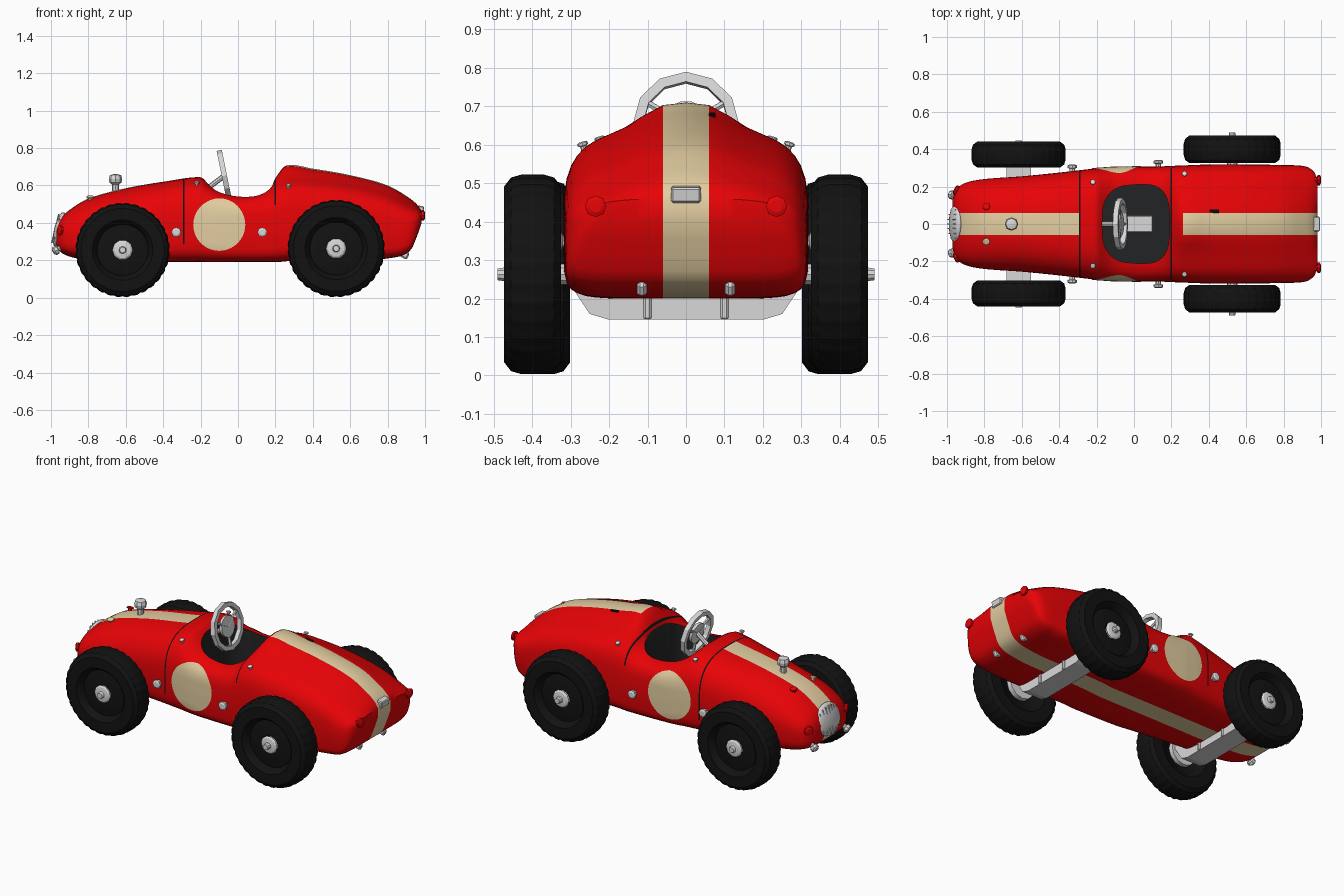
import bpy, bmesh, math
from mathutils import Vector, Matrix
from mathutils.bvhtree import BVHTree

if "Cube" in bpy.data.objects:
    bpy.data.objects.remove(bpy.data.objects["Cube"], do_unlink=True)


def material(name, r, g, b):
    m = bpy.data.materials.new(name)
    m.use_nodes = True
    m.diffuse_color = (r, g, b, 1)
    m.node_tree.nodes["Principled BSDF"].inputs["Base Color"].default_value = (r, g, b, 1)
    return m


red = material("red paint", .86, .001, .002)
cream = material("cream paint", .76, .61, .35)
black = material("black rubber", .006, .006, .006)
dark = material("dark interior", .016, .017, .018)
steel = material("light steel", .7, .69, .69)


def finish(bm, name, mats, angle=35):
    bmesh.ops.recalc_face_normals(bm, faces=bm.faces)
    me = bpy.data.meshes.new(name)
    bm.to_mesh(me)
    bm.free()
    ob = bpy.data.objects.new(name, me)
    bpy.context.collection.objects.link(ob)
    for m in mats:
        me.materials.append(m)
    smooth(ob, angle)
    return ob


def smooth(ob, angle):
    bpy.ops.object.select_all(action="DESELECT")
    ob.select_set(True)
    bpy.context.view_layer.objects.active = ob
    if angle:
        bpy.ops.object.shade_smooth_by_angle(angle=math.radians(angle))


def loft(bm, rings, caps=True, wrap=False):
    rows = [[bm.verts.new(p) for p in r] for r in rings]
    n = len(rows[0])
    pairs = list(zip(rows, rows[1:])) + ([(rows[-1], rows[0])] if wrap else [])
    for a, b in pairs:
        for i in range(n):
            bm.faces.new((a[i], a[(i + 1) % n], b[(i + 1) % n], b[i]))
    if caps:
        bm.faces.new(rows[0])
        bm.faces.new(rows[-1])
    return rows


def lathe(name, mat, profile, origin, axis, sides=10, angle=35):
    """Revolve (radius, height) pairs about an axis through origin."""
    bm = bmesh.new()
    rot = Vector(axis).to_track_quat("Z", "Y").to_matrix()
    loft(bm, [[Vector(origin) + rot @ Vector((r * math.cos(math.tau * k / sides),
              r * math.sin(math.tau * k / sides), h)) for k in range(sides)] for r, h in profile])
    return finish(bm, name, [mat], angle)


def box(name, mat, centre, size, tilt=0, bevel=.005):
    bm = bmesh.new()
    bmesh.ops.create_cube(bm, size=1, matrix=Matrix.Translation(centre)
                          @ Matrix.Rotation(tilt, 4, "Y") @ Matrix.Diagonal((*size, 1)))
    bmesh.ops.bevel(bm, geom=bm.edges[:], offset=bevel, segments=1, affect="EDGES")
    return finish(bm, name, [mat], 0)


# Body stations: x, half width, bottom, deck height, centre hump, corner exponent
KEYS = [(-.97, .13, .28, .37, 0, 2.6), (-.95, .185, .245, .42, 0, 2.5), (-.9, .22, .22, .47, 0, 2.4),
        (-.8, .24, .2, .53, 0, 2.3), (-.6, .255, .19, .585, 0, 2.4), (-.4, .275, .19, .62, 0, 2.7),
        (-.2, .298, .19, .645, 0, 3), (-.17, .3, .19, .62, 0, 3.3), (-.11, .304, .19, .575, 0, 4.2),
        (0, .306, .19, .548, 0, 5), (.1, .307, .19, .553, 0, 4.6), (.17, .309, .19, .585, 0, 3.8),
        (.21, .311, .19, .625, .03, 3.5), (.26, .313, .195, .64, .068, 3.5), (.4, .318, .2, .635, .055, 3.5),
        (.6, .318, .2, .61, .045, 3.5), (.8, .315, .21, .56, .04, 3.3), (.92, .307, .25, .505, .025, 3),
        (.965, .276, .35, .475, .015, 3), (.982, .235, .4, .46, 0, 3)]
STRIPE = .06
STEPS = 10


def station(x):
    i = max(k for k in range(len(KEYS) - 1) if KEYS[k][0] <= x or k == 0)
    a, b = KEYS[i], KEYS[i + 1]
    before, after = KEYS[max(i - 1, 0)], KEYS[min(i + 2, len(KEYS) - 1)]
    d = b[0] - a[0]
    t = (x - a[0]) / d
    out = []
    for p, q, r, s in list(zip(before, a, b, after))[1:]:
        m0 = (r - p) / (b[0] - before[0]) * d
        m1 = (s - q) / (after[0] - a[0]) * d
        out.append(q + t * (m0 + t * (3 * (r - q) - 2 * m0 - m1 + t * (2 * (q - r) + m0 + m1))))
    return out


def section(x):
    w, low, deck, hump, n = station(x)
    mid = low + .45 * (deck - low)
    ys = [0] + [STRIPE + (w - STRIPE) * (1 - (1 - k / STEPS) ** 2.2) for k in range(STEPS + 1)]

    def curve(y, p):
        return max(0, 1 - (y / w) ** p) ** (1 / p)
    top = [(y, mid + (deck - mid) * curve(y, n) + hump * math.exp(-(y / .13) ** 3) * (y < w)) for y in ys]
    half = top + [(y, mid - (mid - low) * curve(y, 6 + 2 * x)) for y in reversed(ys[:-1])]
    ring = half + [(-y, z) for y, z in reversed(half[1:-1])]
    return [(x, y, z) for y, z in ring]


# Body shell, with painted stripe and panel gaps
SEAMS = [(-.29, .28), (.2, .5)]
xs = [KEYS[0][0] + k * .016 for k in range(122)] + [KEYS[-1][0]]
xs = [x for x in xs if all(abs(x - s) > .009 for s, _ in SEAMS)]
xs = sorted(xs + [s + e for s, _ in SEAMS for e in (-.004, .004)])
bm = bmesh.new()
rows = loft(bm, [section(x) for x in xs], caps=False)
# End caps in upright strips, so the stripe runs across them
low = 2 * STEPS + 2
for row in (rows[0], rows[-1]):
    for k in range(STEPS + 1):
        for side in (1, -1):
            quad = [row[side * i] for i in (k, k + 1, low - k - 1, low - k)]
            bm.faces.new(list(dict.fromkeys(quad)))
for f in bm.faces:
    c = f.calc_center_median()
    on_stripe = max(abs(v.co.y) for v in f.verts) < STRIPE + .001
    if on_stripe and (c.x < -.29 or c.x > .26 or c.z < .3):
        f.material_index = 1
    if any(abs(c.x - s) < .004 and c.z > z for s, z in SEAMS):
        f.material_index = 2
PAINTS = [red, cream, black, dark]
body = finish(bm, "body", PAINTS, 0)

# Cockpit opening
bm = bmesh.new()
outline = []
for k in range(40):
    c, s = math.cos(math.tau * k / 40), math.sin(math.tau * k / 40)
    outline.append((.01 + .18 * math.copysign(abs(c) ** .65, c),
                    (.21 + .015 * c) * math.copysign(abs(s) ** .65, s)))
loft(bm, [[(x, y, z) for x, y in outline] for z in (.3, 1)])
for f in bm.faces:
    f.material_index = 3
cutter = finish(bm, "cockpit_cutter", PAINTS, 0)
cutter.hide_render = True
cut = body.modifiers.new("cockpit", "BOOLEAN")
cut.operation, cut.solver, cut.object = "DIFFERENCE", "EXACT", cutter
bpy.context.view_layer.objects.active = body
bpy.ops.object.modifier_apply(modifier=cut.name)
bpy.data.objects.remove(cutter, do_unlink=True)
smooth(body, 35)
bm = bmesh.new()
bm.from_mesh(body.data)
surface = BVHTree.FromBMesh(bm)
bm.free()

SIDES = (("left", 1), ("right", -1))


def knob(name, mat, point, axis, r, length):
    lathe(name, mat, [(r * .6, -.02), (r * .6, length * .4), (r, length * .5), (r, length * .85),
                      (r * .6, length)], point, axis, 8, 20)


def wheel(place, side, x, y_in, width, radius, knob_out):
    """Tyre with notched shoulders, dished disc, hub nut and inner drum."""
    bm = bmesh.new()
    profile = [(.2, .3), (.55, .12), (.62, 0), (.88, 0), (.97, .12), (1, .3), (1, .7), (.97, .88),
               (.88, 1), (.64, 1), (.58, .9), (.54, .72), (.3, .8), (.2, .8)]
    rings = []
    for k in range(96):
        a = math.tau * k / 96
        ring = []
        for i, (r, h) in enumerate(profile):
            r *= radius * (.98 if k % 3 == 0 and i in (4, 5, 6, 7) else 1)
            ring.append((x + r * math.cos(a), side * (y_in + width * h), radius + .003 + r * math.sin(a)))
        rings.append(ring)
    loft(bm, rings, caps=False, wrap=True)
    finish(bm, place + "_tyre", [black], 30)
    face = y_in + width * .78
    lathe(place + "_hub_nut", steel, [(.046, 0), (.054, .01), (.044, .018), (.02, .022),
          (.016, knob_out - face)], (x, side * face, radius + .003), (0, side, 0), 10, 25)
    lathe(place + "_drum", steel, [(.085, 0), (.085, .04)],
          (x, side * (y_in + .005), radius + .003), (0, side, 0), 12)


# Wheels, axles and side fittings
for label, s in SIDES:
    wheel("front_" + label, s, -.617, .302, .138, .252, .447)
    wheel("rear_" + label, s, .525, .325, .148, .26, .49)

    # Number roundel laid on the flank
    bm = bmesh.new()
    rows = []
    for ring in range(1, 8):
        row = []
        for k in range(40):
            a = math.tau * k / 40
            r = .139 * ring / 7
            hit = surface.ray_cast(Vector((-.1 + r * math.cos(a), s, .39 + r * math.sin(a))), Vector((0, -s, 0)))
            row.append(hit[0] + hit[1] * .003)
        rows.append(row)
    loft(bm, rows, caps=False)
    bm.verts.ensure_lookup_table()
    bm.faces.new(bm.verts[:40])
    finish(bm, label + "_roundel", [cream], 40)

    for name, x, z in (("front_flank_stud", -.33, .35), ("rear_flank_stud", .13, .35)):
        p = surface.ray_cast(Vector((x, s, z)), Vector((0, -s, 0)))[0]
        knob(f"{label}_{name}", steel, p, (0, s, 0), .026, .035)
    lamp_paint = red if s > 0 else cream
    for name, mat, x, y, r in (("cowl_stud", steel, -.22, .22, .014), ("deck_stud", steel, .27, .265, .014),
                               ("bonnet_lamp", lamp_paint, -.79, .09, .02)):
        p = surface.ray_cast(Vector((x, s * y, 1)), Vector((0, 0, -1)))[0]
        knob(f"{label}_{name}", mat, p, (0, s * .3, 1), r, .02)
    knob(label + "_headlamp", red, (-.93, s * .17, .36), (-1, s * .5, 0), .027, .035)
    knob(label + "_tail_lamp", red, (.965, s * .235, .44), (1, 0, 0), .028, .034)
    knob(label + "_front_guard", steel, (-.945, s * .15, .27), (-1, s * .2, -.6), .024, .05)
    box(label + "_rear_guard", steel, (.888, s * .115, .232), (.05, .026, .04), .5, .008)

for name, x, half, z in (("front_axle", -.617, .32, .255), ("rear_axle", .525, .34, .263)):
    lathe(name, steel, [(.028, -half), (.028, half)], (x, 0, z), (0, 1, 0), 10)
    bm = bmesh.new()
    outline = [(-.31, .29), (-.31, .25), (-.25, .16), (-.2, .145), (.2, .145), (.25, .16), (.31, .25), (.31, .29)]
    loft(bm, [[(x + dx, y, h) for y, h in outline] for dx in (-.065, .065)])
    finish(bm, name + "_beam", [steel], 0)
    for label, s in SIDES:
        box(f"{name}_{label}_strap", steel, (x, s * .1, .175), (.145, .02, .06))

# Grille: domed oval with slats
lean = Matrix.Translation((-.955, 0, .365)) @ Matrix.Rotation(.24, 4, "Y")
bm = bmesh.new()
bmesh.ops.create_uvsphere(bm, u_segments=20, v_segments=10, radius=1,
                          matrix=lean @ Matrix.Diagonal((.028, .105, .095, 1)))
finish(bm, "grille", [steel], 40)
for k in range(-3, 4):
    size = (.008, .006, .16 * math.sqrt(1 - (k / 4.2) ** 2))
    box("grille_slat", steel, lean @ Vector((-.022 * (1 - (k / 4.2) ** 2), k * .025, 0)), size, .24, .001)

# Bonnet cap, rear plate and filler catch
lathe("bonnet_cap", steel, [(.018, -.03), (.018, .03), (.032, .04), (.036, .06), (.03, .08), (.012, .085)],
      (-.655, 0, .575), (0, 0, 1), 8, 20)
box("rear_plate", steel, (.968, 0, .472), (.05, .078, .04), .15)
catch = surface.ray_cast(Vector((.43, .068, 1)), Vector((0, 0, -1)))[0]
box("filler_catch", black, catch, (.05, .018, .009), .1, .002)

# Steering wheel, dished hub and column
centre = Vector((-.073, 0, .652))
tilt = Matrix.Rotation(-.2, 3, "Y")
bm = bmesh.new()
cross = [(.112, -.014), (.138, -.014), (.138, .014), (.112, .014)]
loft(bm, [[centre + tilt @ Vector((h, r * math.sin(math.tau * k / 12), r * math.cos(math.tau * k / 12)))
           for r, h in cross] for k in range(12)], caps=False, wrap=True)
finish(bm, "steering_wheel", [steel], 0)
for k in range(3):
    a = math.tau * k / 3
    out = tilt @ Vector((0, math.sin(a), -math.cos(a)))
    lathe("steering_spoke", steel, [(.009, 0), (.009, .12)], centre, out, 6, 0)
lathe("steering_hub", steel, [(.062, -.008), (.062, .008)], centre, tilt @ Vector((1, 0, 0)), 14)
lathe("steering_column", steel, [(.014, 0), (.014, .2)], centre, (-.8, 0, -.6), 8)
box("cockpit_tunnel", steel, (.025, 0, .34), (.15, .09, .09))
